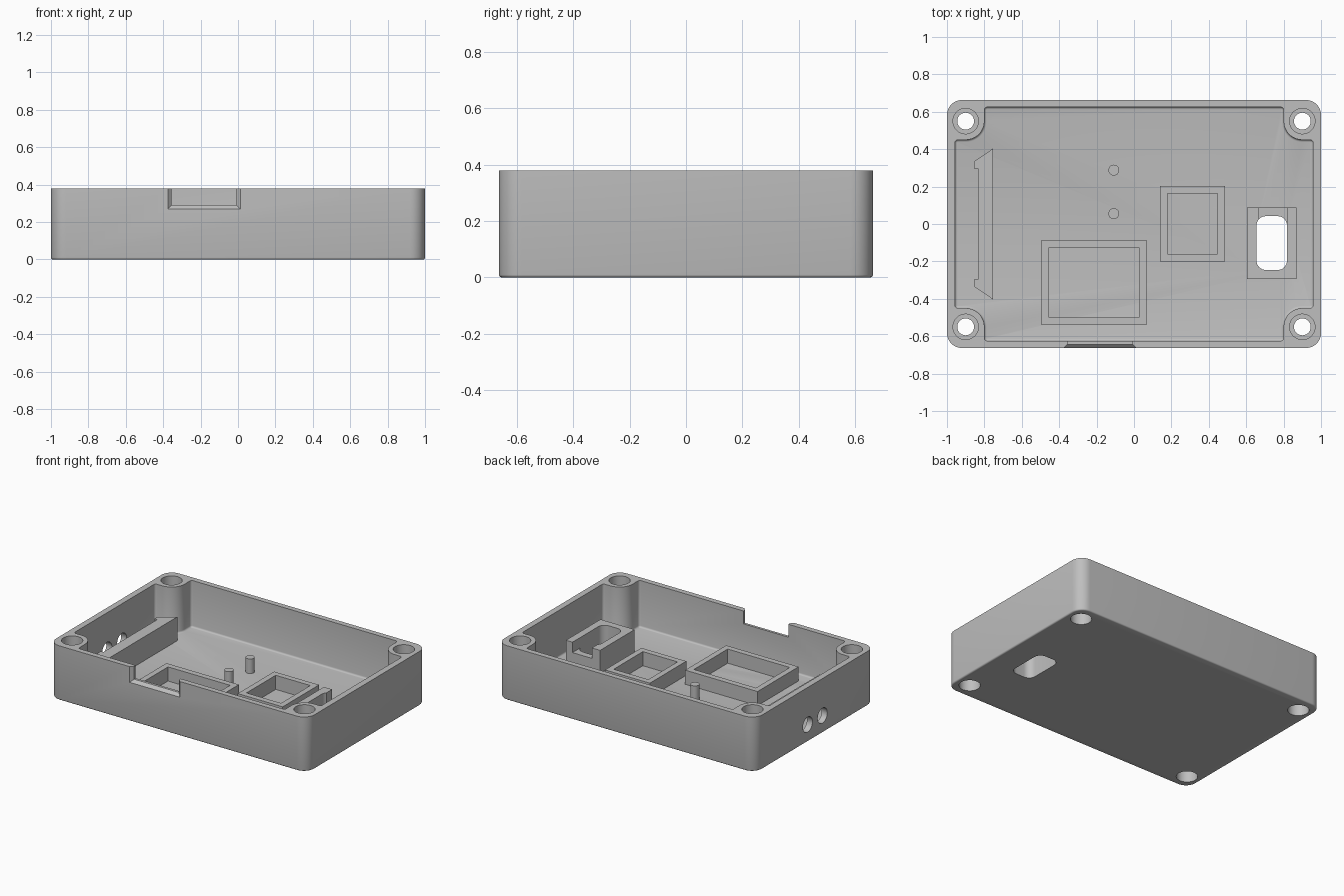
import bpy, bmesh
from math import sin, cos, pi, radians

old = bpy.data.objects.get("Cube")
if old:
    bpy.data.objects.remove(old, do_unlink=True)

grey = bpy.data.materials.new("plain_grey")
grey.use_nodes = True
COLOUR = (0.52, 0.52, 0.52, 1)
grey.diffuse_color = COLOUR
grey.node_tree.nodes["Principled BSDF"].inputs["Base Color"].default_value = COLOUR

HX, HY, HEIGHT, FLOOR = 1.0, 0.663, 0.38, 0.053


def arc(cx, cy, r, a0, a1, n=6):
    angles = [radians(a0 + (a1 - a0) * i / n) for i in range(n + 1)]
    return [(cx + r * cos(a), cy + r * sin(a)) for a in angles]


def circle(cx, cy, r, n=40):
    return arc(cx, cy, r, 0, 360, n)[:-1]


def rect(x0, x1, y0, y1):
    return [(x0, y0), (x1, y0), (x1, y1), (x0, y1)]


def rounded(x0, x1, y0, y1, r, n=8):
    return (arc(x1 - r, y1 - r, r, 0, 90, n) + arc(x0 + r, y1 - r, r, 90, 180, n)
            + arc(x0 + r, y0 + r, r, 180, 270, n) + arc(x1 - r, y0 + r, r, 270, 360, n))


def loft(name, rings, bottom_round=0.0):
    """Closed solid through a stack of matching rings, optionally rounded at the base."""
    bm = bmesh.new()
    loops = [[bm.verts.new(p) for p in ring] for ring in rings]
    n = len(loops[0])
    for a, b in zip(loops, loops[1:]):
        for i in range(n):
            j = (i + 1) % n
            bm.faces.new((a[i], a[j], b[j], b[i]))
    base = bm.faces.new(loops[0][::-1])
    bm.faces.new(loops[-1])
    bmesh.ops.recalc_face_normals(bm, faces=bm.faces[:])
    if bottom_round:
        bmesh.ops.bevel(bm, geom=base.edges[:], offset=bottom_round, segments=3,
                        profile=0.5, affect='EDGES', clamp_overlap=False)
    mesh = bpy.data.meshes.new(name)
    bm.to_mesh(mesh)
    bm.free()
    mesh.materials.append(grey)
    ob = bpy.data.objects.new(name, mesh)
    bpy.context.collection.objects.link(ob)
    return ob


def prism(name, pts, z0, z1, bottom_round=0.0):
    return loft(name, [[(x, y, z) for x, y in pts] for z in (z0, z1)], bottom_round)


def activate(ob):
    bpy.ops.object.select_all(action='DESELECT')
    ob.select_set(True)
    bpy.context.view_layer.objects.active = ob


def cut(ob, *cutters):
    activate(ob)
    for c in cutters:
        c.hide_render = True
        mod = ob.modifiers.new("cut", 'BOOLEAN')
        mod.operation, mod.solver, mod.object = 'DIFFERENCE', 'EXACT', c
        bpy.ops.object.modifier_apply(modifier=mod.name)
        bpy.data.objects.remove(c, do_unlink=True)


# Outer shell
case = prism("case", rounded(-HX, HX, -HY, HY, 0.08), 0, HEIGHT, 0.01)

# Cavity outline: thin walls with a rounded screw post in each corner
WX, WY, BX, BY, POST, R = 0.957, 0.625, 0.9, 0.55, 0.1, 0.015
quarter = (arc(WX - R, BY - POST - R, R, 0, 90, 4)
           + arc(BX, BY, POST, 270, 180, 12)
           + arc(BX - POST - R, WY - R, R, 0, 90, 4))
upper = quarter + [(-x, y) for x, y in reversed(quarter)]
outline = upper + [(-x, -y) for x, y in upper]
cut(case, prism("cavity_cutter", outline, FLOOR, 0.5, 0.012))

# Stepped screw bores, wide at both ends
steps = [(-0.1, 0.068), (0.13, 0.068), (0.13, 0.045),
         (0.2, 0.045), (0.2, 0.068), (0.5, 0.068)]
for sx in (-1, 1):
    for sy in (-1, 1):
        cut(case, loft("bore_cutter", [[(x, y, z) for x, y in circle(sx * BX, sy * BY, r)]
                                       for z, r in steps]))


# Window through the floor and its holder
def window_cutter():
    return prism("window_cutter", rounded(0.655, 0.818, -0.246, 0.042, 0.05), -0.1, 0.5)


cut(case, window_cutter())

# Two round holes in the side wall
for y in (-0.082, 0.082):
    cut(case, loft("side_hole_cutter", [[(x, a, b) for a, b in circle(y, 0.12, 0.053)]
                                        for x in (-1.1, -0.9)]))

# Front notch, its outer edge rounded over
F = 0.02
sections = [(-0.7, F)] + [(-HY + F * sin(t), F * (1 - cos(pi / 2 - t)))
                          for t in (i * pi / 12 for i in range(7))] + [(-0.6, 0)]
cut(case, loft("notch_cutter", [[(x, y, z) for x, z in
                                 rect(-0.355 - g, -0.007 + g, 0.29 - g, 0.5)]
                                for y, g in sections]))

# Low square frames on the floor
SINK = FLOOR - 0.01
T = 0.04
frames = []
for name, x0, x1, y0, y1 in (("large_frame", -0.494, 0.067, -0.54, -0.086),
                             ("small_frame", 0.138, 0.486, -0.2, 0.203)):
    ob = prism(name, rect(x0, x1, y0, y1), SINK, 0.152)
    cut(ob, prism("frame_cutter", rect(x0 + T, x1 - T, y0 + T, y1 - T), 0, 0.5))
    frames.append(ob)

# Tall holder around the window, with a notch in its back wall
holder = prism("window_holder", rect(0.604, 0.869, -0.295, 0.088), SINK, 0.213)
cut(holder, window_cutter(),
    prism("holder_notch_cutter", rect(0.668, 0.818, 0.0, 0.2), 0.14, 0.5))

# Retaining bar beside the side holes
half = [(-0.753, 0.404), (-0.855, 0.334), (-0.855, 0.298), (-0.834, 0.298)]
bar = prism("retaining_bar", half + [(x, -y) for x, y in reversed(half)], SINK, 0.22)

# Locating pegs
pegs = [prism("locating_peg", circle(-0.108, y, 0.029, 24), SINK, 0.155)
        for y in (0.055, 0.288)]

for ob in [case, holder, bar] + frames + pegs:
    activate(ob)
    bpy.ops.object.shade_smooth_by_angle(angle=radians(32))
